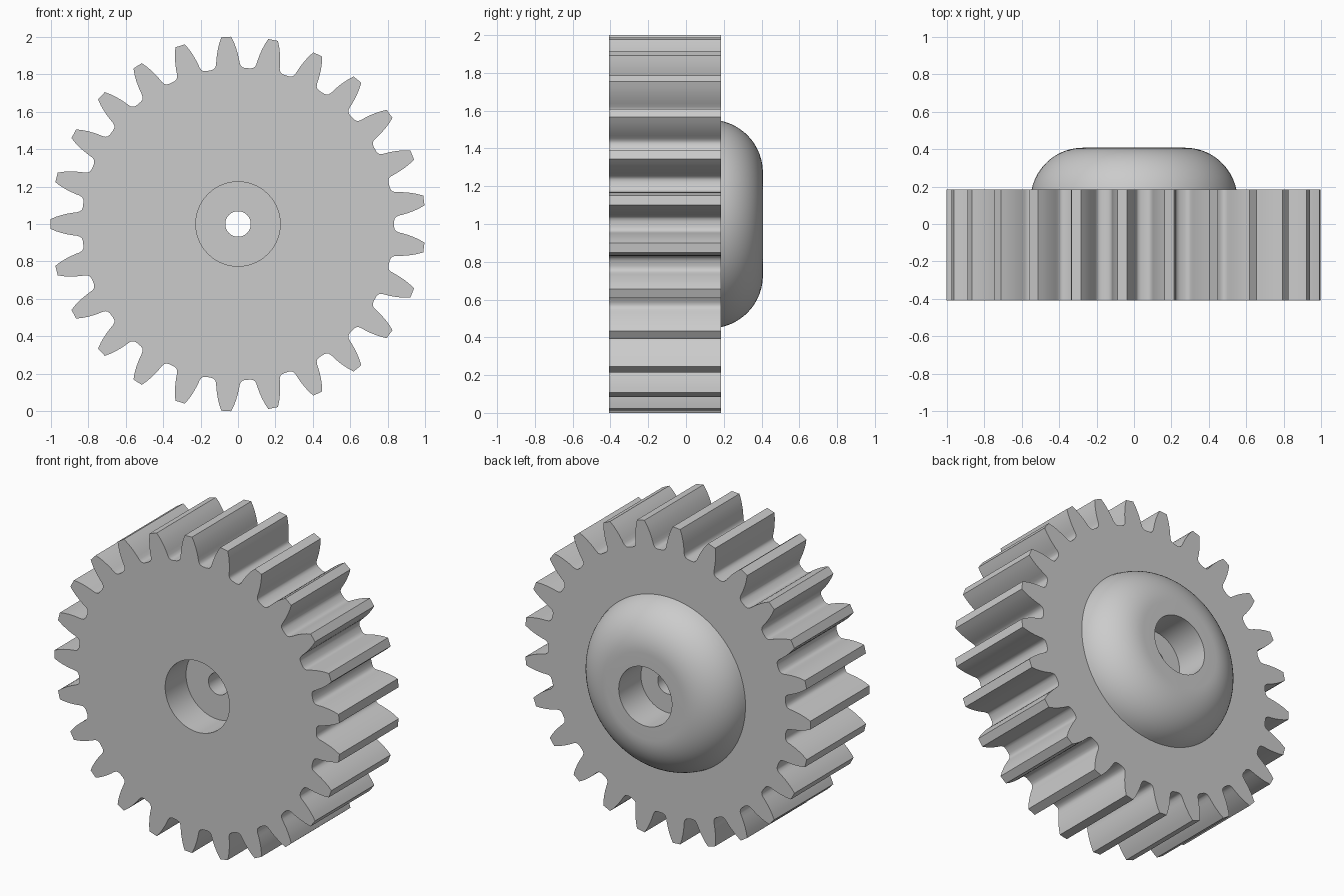
import bpy, bmesh, math

cube = bpy.data.objects.get("Cube")
if cube:
    bpy.data.objects.remove(cube, do_unlink=True)

TEETH = 25
FRONT, BACK, BOSS_TOP = -0.407, 0.185, 0.407
WEB_FRONT = -0.198
CENTRE_Z = 1.0

grey = bpy.data.materials.new("plain grey")
grey.use_nodes = True
colour = (0.6, 0.6, 0.6, 1)
grey.diffuse_color = colour
grey.node_tree.nodes["Principled BSDF"].inputs["Base Color"].default_value = colour


def make_object(name, bm):
    bmesh.ops.recalc_face_normals(bm, faces=bm.faces)
    mesh = bpy.data.meshes.new(name)
    bm.to_mesh(mesh)
    bm.free()
    mesh.materials.append(grey)
    obj = bpy.data.objects.new(name, mesh)
    obj.location.z = CENTRE_Z
    bpy.context.collection.objects.link(obj)
    return obj


def activate(obj):
    bpy.ops.object.select_all(action='DESELECT')
    obj.select_set(True)
    bpy.context.view_layer.objects.active = obj


def lathe(name, profile, steps=96):
    """Spin a (radius, y) profile around the y axis."""
    bm = bmesh.new()
    verts = [bm.verts.new((r, y, 0)) for r, y in profile]
    edges = [bm.edges.new(pair) for pair in zip(verts, verts[1:])]
    bmesh.ops.spin(bm, geom=verts + edges, cent=(0, 0, 0), axis=(0, 1, 0),
                   angle=math.tau, steps=steps)
    bmesh.ops.remove_doubles(bm, verts=bm.verts, dist=1e-5)
    return make_object(name, bm)


# Gear body: one tooth flank (radius, degrees from tooth centre), mirrored and repeated
flank = [(1.0, 1.5), (0.97, 2.3), (0.94, 2.95), (0.91, 3.5), (0.88, 3.95),
         (0.86, 4.2), (0.845, 4.6), (0.837, 5.2), (0.833, 6.2)]
tooth = [(r, -a) for r, a in reversed(flank)] + flank
bm = bmesh.new()
outline = []
for i in range(TEETH):
    for r, a in tooth:
        t = math.pi + i * math.tau / TEETH + math.radians(a)
        outline.append(bm.verts.new((r * math.cos(t), FRONT, r * math.sin(t))))
face = bm.faces.new(outline)
extruded = bmesh.ops.extrude_face_region(bm, geom=[face])["geom"]
bmesh.ops.translate(bm, vec=(0, BACK - FRONT, 0),
                    verts=[v for v in extruded if isinstance(v, bmesh.types.BMVert)])
gear = make_object("gear_body", bm)

# Stepped bore: wide front recess and a narrow shaft hole
cutter = lathe("bore_cutter", [(0, -0.6), (0.225, -0.6), (0.225, WEB_FRONT),
                               (0.068, WEB_FRONT), (0.068, 0.6), (0, 0.6)])
cutter.hide_render = True
cut = gear.modifiers.new("bore", 'BOOLEAN')
cut.object = cutter
cut.operation = 'DIFFERENCE'
cut.solver = 'EXACT'
activate(gear)
bpy.ops.object.modifier_apply(modifier=cut.name)
bpy.data.objects.remove(cutter, do_unlink=True)

# Rounded boss on the back, with its own open socket
ROUND = 0.28
low = math.asin((BACK - BOSS_TOP + ROUND) / ROUND)
arc = []
for i in range(17):
    t = math.pi / 2 + (low - math.pi / 2) * i / 16
    arc.append((0.272 + ROUND * math.cos(t), BOSS_TOP - ROUND + ROUND * math.sin(t)))
boss = lathe("rear_boss", [(0.186, BACK), (0.186, BOSS_TOP)] + arc)

for obj in (gear, boss):
    activate(obj)
    bpy.ops.object.shade_smooth_by_angle(angle=math.radians(38))
